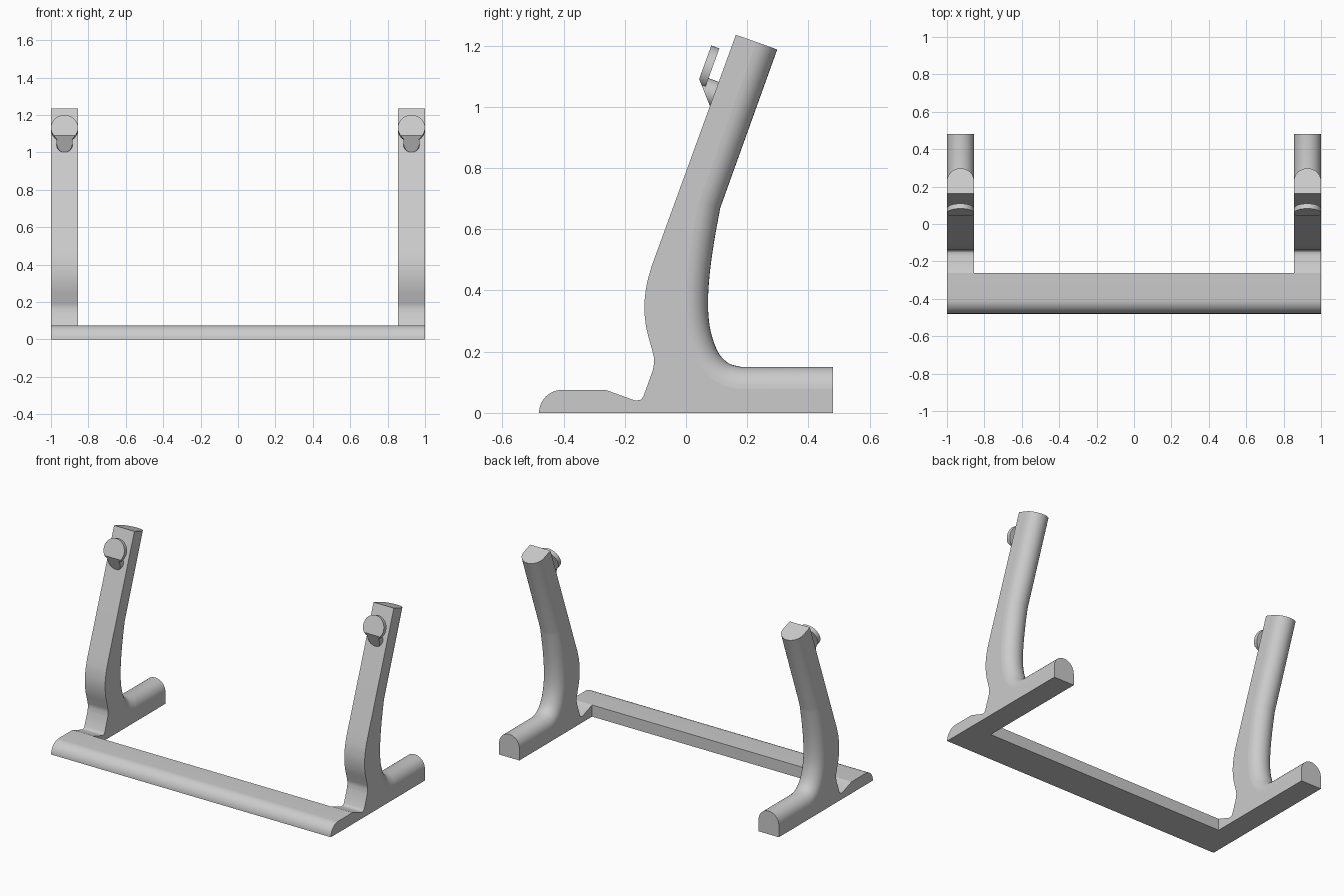
import bpy, bmesh, math
from mathutils import Vector, Matrix

if "Cube" in bpy.data.objects:
    bpy.data.objects.remove(bpy.data.objects["Cube"])

R = 0.0725           # half width of a leg
LEG_X = 1 - R
grey = bpy.data.materials.new("plain_grey")
grey.diffuse_color = (0.6, 0.6, 0.6, 1)
grey.use_nodes = True
grey.node_tree.nodes["Principled BSDF"].inputs["Base Color"].default_value = grey.diffuse_color


def finish(bm, name, flat_ends=True):
    """Turn a bmesh into a smooth object whose side (x-facing) faces stay flat."""
    bmesh.ops.recalc_face_normals(bm, faces=bm.faces)
    me = bpy.data.meshes.new(name)
    bm.to_mesh(me)
    bm.free()
    me.materials.append(grey)
    ob = bpy.data.objects.new(name, me)
    bpy.context.collection.objects.link(ob)
    bpy.ops.object.select_all(action='DESELECT')
    ob.select_set(True)
    bpy.context.view_layer.objects.active = ob
    bpy.ops.object.shade_smooth_by_angle(angle=math.radians(30))
    if flat_ends:
        for p in me.polygons:
            if abs(p.normal.x) > 0.999:
                p.use_smooth = False
    return ob


def spline(pts, steps=5):
    """Smooth curve through the points."""
    p = [Vector(q) for q in pts]
    p = [2 * p[0] - p[1]] + p + [2 * p[-1] - p[-2]]
    out = []
    for a, b, c, d in zip(p, p[1:], p[2:], p[3:]):
        for i in range(steps):
            t = i / steps
            out.append(0.5 * (2 * b + (c - a) * t + (2 * a - 5 * b + 4 * c - d) * t * t
                              + (3 * b - a - 3 * c + d) * t ** 3))
    return out + [p[-2]]


# Side outlines (y, z), both running from the top of the leg downwards
front = ([Vector((0.163, 1.235))]
         + spline([(-0.112, 0.48), (-0.128, 0.42), (-0.136, 0.35), (-0.13, 0.28),
                   (-0.112, 0.21), (-0.104, 0.175), (-0.108, 0.14)])
         + spline([(-0.138, 0.057), (-0.148, 0.043), (-0.168, 0.041)], 4)
         + [Vector((-0.262, 0.075)), Vector((-0.262, 0)), Vector((0.48, 0))])
back = ([Vector((0.298, 1.187))]
        + spline([(0.112, 0.67), (0.092, 0.56), (0.077, 0.45), (0.072, 0.35), (0.08, 0.27),
                  (0.104, 0.2), (0.138, 0.163), (0.18, 0.15)])
        + [Vector((0.48, 0.15))])


def inset(curve, d):
    """Shift the back outline into the leg."""
    out = []
    for i, p in enumerate(curve):
        dirs = []
        if i > 0:
            dirs.append((p - curve[i - 1]).normalized())
        if i < len(curve) - 1:
            dirs.append((curve[i + 1] - p).normalized())
        t = sum(dirs, Vector((0, 0))).normalized()
        out.append(p + Vector((t.y, -t.x)) * d)
    return out


def leg(cx, name):
    bm = bmesh.new()
    n = 16
    cols = []
    for k in range(n + 1):      # half-round back, column by column
        a = math.pi * k / n
        line = inset(back, R * (1 - math.sin(a)))
        cols.append([bm.verts.new((cx + R * math.cos(a), q.x, q.y)) for q in line])
    fr = [[bm.verts.new((cx + s * R, q.x, q.y)) for q in front] for s in (1, -1)]
    for c, d in list(zip(cols, cols[1:])) + [tuple(fr)]:
        for i in range(len(c) - 1):
            bm.faces.new((c[i], c[i + 1], d[i + 1], d[i]))
    for f, c in ((fr[0], cols[0]), (fr[1], cols[-1])):      # flat sides
        bm.faces.new(f + c[::-1])
    for e in (0, -1):                                       # top and foot end
        bm.faces.new([fr[0][e]] + [c[e] for c in cols] + [fr[1][e]])
    return finish(bm, name)


# Front crossbar with rounded front edge
def crossbar():
    bm = bmesh.new()
    prof = [(-0.262, 0), (-0.262, 0.075)]
    for k in range(13):
        a = math.pi / 2 * k / 12
        prof.append((-0.405 - 0.075 * math.sin(a), 0.075 * math.cos(a)))
    ends = [[bm.verts.new((x, y, z)) for y, z in prof] for x in (-1, 1)]
    for e in ends:
        bm.faces.new(e)
    for i in range(len(prof)):
        j = (i + 1) % len(prof)
        bm.faces.new((ends[0][i], ends[0][j], ends[1][j], ends[1][i]))
    return finish(bm, "front_crossbar")


# Hook pieces: cylinders square to the leg, trimmed underneath by a slanted plane
OUT = Vector((0, -0.94, 0.341)).normalized()


def hook_part(cx, name, y, z, radius, length):
    """Cylinder whose outer face is centred on (y, z), reaching back into the leg."""
    bm = bmesh.new()
    mid = Vector((cx, y, z)) - OUT * length / 2
    mat = Matrix.Translation(mid) @ OUT.to_track_quat('Z', 'Y').to_matrix().to_4x4()
    bmesh.ops.create_cone(bm, cap_ends=True, segments=48, radius1=radius, radius2=radius,
                          depth=length, matrix=mat)
    cut = bmesh.ops.bisect_plane(bm, geom=bm.verts[:] + bm.edges[:] + bm.faces[:],
                                 plane_co=(cx, 0.043, 1.09), plane_no=(0, -0.09, -0.036),
                                 clear_outer=True)
    edges = [g for g in cut["geom_cut"] if isinstance(g, bmesh.types.BMEdge)]
    if edges:
        bmesh.ops.holes_fill(bm, edges=edges)
    return finish(bm, name, False)


crossbar()
for side, label in ((-1, "left"), (1, "right")):
    x = side * LEG_X
    leg(x, label + "_leg")
    hook_part(x, label + "_hook_disc", 0.058, 1.132, R, 0.028)
    hook_part(x, label + "_hook_stem", 0.048, 1.057, 0.043, 0.06)
